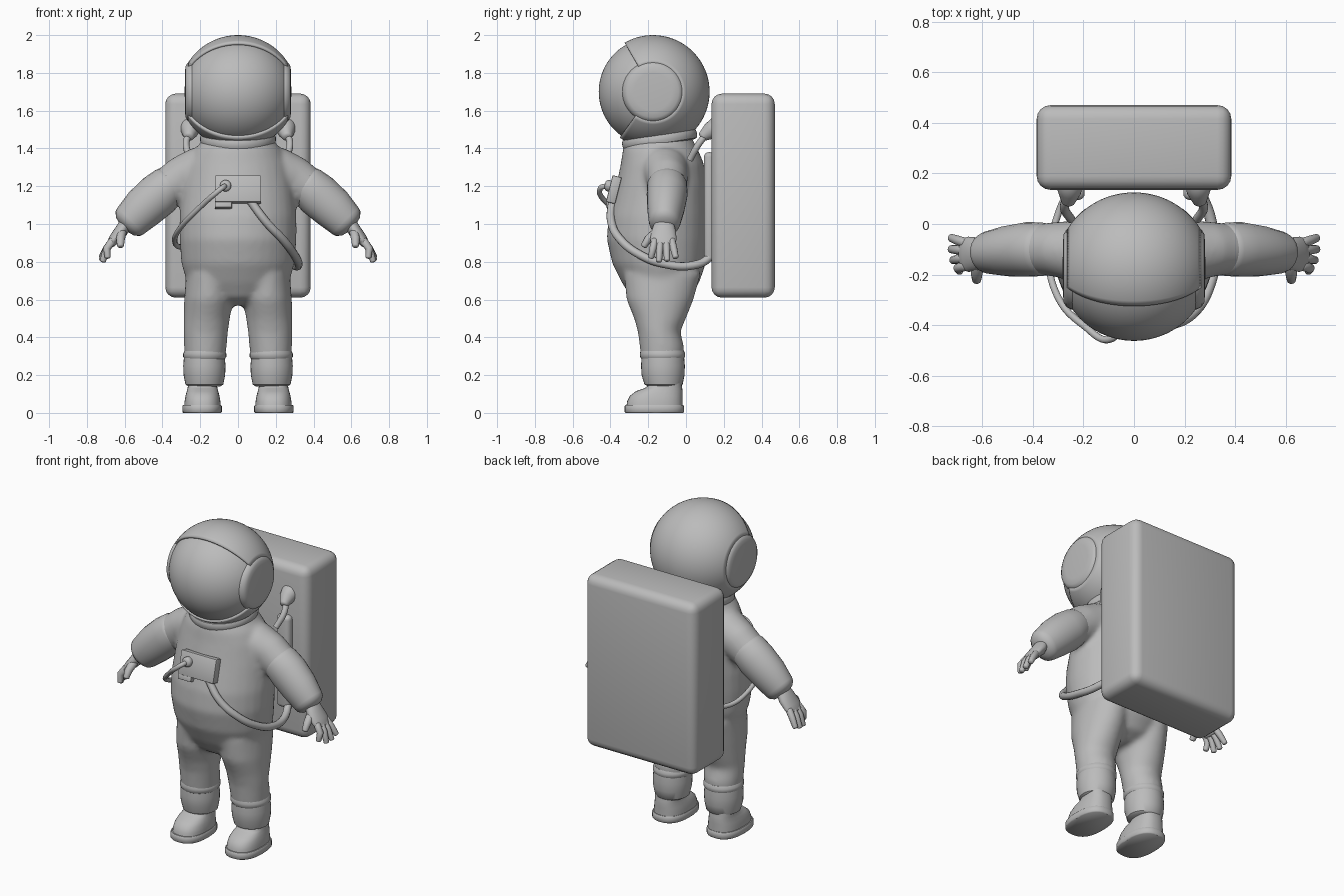
import bpy, bmesh, math
from mathutils import Vector, Matrix

cube = bpy.data.objects.get("Cube")
if cube:
    bpy.data.objects.remove(cube)

suit = bpy.data.materials.new("suit_grey")
suit.use_nodes = True
GREY = (0.5, 0.5, 0.5, 1)
suit.diffuse_color = GREY
suit.node_tree.nodes["Principled BSDF"].inputs["Base Color"].default_value = GREY


def finish(name, bm, mirror=False, angle=40):
    """Turn a bmesh into a smooth-shaded, optionally mirrored object."""
    bmesh.ops.recalc_face_normals(bm, faces=bm.faces[:])
    mesh = bpy.data.meshes.new(name)
    bm.to_mesh(mesh)
    bm.free()
    mesh.materials.append(suit)
    ob = bpy.data.objects.new(name, mesh)
    bpy.context.collection.objects.link(ob)
    bpy.ops.object.select_all(action='DESELECT')
    bpy.context.view_layer.objects.active = ob
    ob.select_set(True)
    bpy.ops.object.shade_smooth_by_angle(angle=math.radians(angle))
    if mirror:
        ob.modifiers.new("mirror", 'MIRROR').use_mirror_merge = False
    return ob


def loft(bm, rings, n=32, start=0, end=360, power=1.0):
    """Skin (centre, u, v) rings; a full sweep is capped at both ends."""
    full = end - start == 360
    bend = lambda t: math.copysign(abs(t) ** power, t)
    rows = []
    for c, u, v in rings:
        row = []
        for i in range(n):
            a = math.radians(start + (end - start) * i / (n if full else n - 1))
            row.append(bm.verts.new(c + u * bend(math.cos(a)) + v * bend(math.sin(a))))
        rows.append(row)
    for p, q in zip(rows, rows[1:]):
        for i in range(n if full else n - 1):
            j = (i + 1) % n
            bm.faces.new((p[i], p[j], q[j], q[i]))
    if full:
        bm.faces.new(rows[0])
        bm.faces.new(rows[-1])


def level(x, half, front, back, z):
    """Horizontal oval ring."""
    return (Vector((x, (front + back) / 2, z)), Vector((half, 0, 0)),
            Vector((0, (back - front) / 2, 0)))


def limb(bm, pts, thick, wide, n=24, side=1):
    """Round-ended tube through points; wide is its size along y."""
    pts = [Vector((side * p[0], p[1], p[2])) for p in pts]
    rings = []
    for i, p in enumerate(pts):
        d = (pts[min(i + 1, len(pts) - 1)] - pts[max(i - 1, 0)]).normalized()
        v = (Vector((0, 1, 0)) - d * d.y).normalized()
        u = d.cross(v)
        t, w = thick[i], wide[i]
        steps = [(0, 1)]
        if i == 0:
            steps = [(-0.5, 0.35), (-0.4, 0.7), (-0.2, 0.93), (0, 1)]
        elif i == len(pts) - 1:
            steps = [(0, 1), (0.2, 0.93), (0.4, 0.7), (0.5, 0.35)]
        rings += [(p + d * s * t, u * t * k, v * w * k) for s, k in steps]
    loft(bm, rings, n)


def lathe_x(bm, profile, **kw):
    """Spin (x, radius) pairs around the sideways axis of the head."""
    loft(bm, [(Vector((x, -0.175, 1.7)), Vector((0, -r, 0)), Vector((0, 0, r)))
              for x, r in profile], **kw)


def box(name, size, loc, bevel, tilt=0, segments=4, mirror=False):
    bm = bmesh.new()
    bmesh.ops.create_cube(bm, size=1)
    bmesh.ops.scale(bm, vec=size, verts=bm.verts)
    bmesh.ops.bevel(bm, geom=bm.edges[:], offset=bevel, segments=segments,
                    profile=0.5, affect='EDGES')
    bmesh.ops.transform(bm, verts=bm.verts, matrix=Matrix.Translation(loc)
                        @ Matrix.Rotation(math.radians(tilt), 4, 'X'))
    return finish(name, bm, mirror)


def hose(name, pts, radius, mirror=False):
    curve = bpy.data.curves.new(name, 'CURVE')
    curve.dimensions = '3D'
    curve.bevel_depth = radius
    curve.bevel_resolution = 4
    curve.use_fill_caps = True
    spline = curve.splines.new('BEZIER')
    spline.bezier_points.add(len(pts) - 1)
    for bp, p in zip(spline.bezier_points, pts):
        bp.co = p
        bp.handle_left_type = bp.handle_right_type = 'AUTO'
    curve.materials.append(suit)
    ob = bpy.data.objects.new(name, curve)
    bpy.context.collection.objects.link(ob)
    if mirror:
        ob.modifiers.new("mirror", 'MIRROR')


# Suit body: torso, legs and sleeves fused into one soft skin
bm = bmesh.new()
loft(bm, [level(0, *r) for r in (
    (0.08, -0.22, -0.06, 0.57), (0.20, -0.29, 0.02, 0.61), (0.27, -0.34, 0.07, 0.69),
    (0.30, -0.39, 0.105, 0.79), (0.31, -0.42, 0.115, 0.92), (0.31, -0.41, 0.115, 1.04),
    (0.295, -0.37, 0.11, 1.2), (0.27, -0.345, 0.095, 1.32), (0.235, -0.335, 0.065, 1.39),
    (0.19, -0.32, 0.04, 1.44), (0.16, -0.28, 0.0, 1.5))])
for s in (1, -1):
    loft(bm, [level(s * x, *r) for x, *r in (
        (0.145, 0.13, -0.33, 0.08, 0.74), (0.155, 0.13, -0.315, 0.04, 0.6),
        (0.165, 0.122, -0.275, 0.0, 0.5), (0.17, 0.117, -0.255, -0.03, 0.43),
        (0.173, 0.113, -0.245, -0.01, 0.35), (0.175, 0.105, -0.235, -0.015, 0.27))])
    limb(bm, [(0.1, -0.12, 1.29), (0.22, -0.11, 1.275), (0.3, -0.1, 1.24), (0.38, -0.1, 1.185)],
         (0.13, 0.128, 0.118, 0.108), (0.13, 0.125, 0.11, 0.1), side=s)
body = finish("suit_body", bm)
mod = body.modifiers.new("fuse", 'REMESH')
mod.mode = 'VOXEL'
mod.voxel_size = 0.015
mod.use_smooth_shade = True
mod = body.modifiers.new("soften", 'SMOOTH')
mod.factor = 0.5
mod.iterations = 8

# Forearms
bm = bmesh.new()
limb(bm, [(0.365, -0.1, 1.205), (0.42, -0.1, 1.155), (0.5, -0.107, 1.085), (0.57, -0.113, 1.015)],
     (0.108, 0.118, 0.113, 0.098), (0.106, 0.108, 0.1, 0.085))
finish("forearm", bm, True)

# Gloves: palm, four fingers and a thumb
bm = bmesh.new()
limb(bm, [(0.59, -0.115, 1.01), (0.62, -0.118, 0.96), (0.655, -0.12, 0.92), (0.675, -0.12, 0.893)],
     (0.035, 0.036, 0.03, 0.022), (0.05, 0.065, 0.07, 0.062))
for base, tip, end_x, end_z in ((-0.165, -0.185, 0.69, 0.825), (-0.135, -0.143, 0.715, 0.805),
                                (-0.105, -0.1, 0.722, 0.81), (-0.075, -0.055, 0.722, 0.825)):
    limb(bm, [(0.665, base, 0.91), (0.695, (base + tip) / 2, 0.87), (end_x, tip, end_z)],
         (0.021, 0.02, 0.016), (0.02, 0.019, 0.016), n=12)
limb(bm, [(0.615, -0.15, 0.96), (0.622, -0.2, 0.92), (0.622, -0.222, 0.885)],
     (0.026, 0.023, 0.018), (0.026, 0.022, 0.017), n=12)
finish("glove", bm, True, 60)

# Shin cuffs with a raised band on top
bm = bmesh.new()
loft(bm, [level(0.178, *r) for r in (
    (0.085, -0.2, -0.03, 0.14), (0.1, -0.22, -0.018, 0.15), (0.11, -0.235, -0.008, 0.2),
    (0.112, -0.238, -0.006, 0.25), (0.108, -0.235, -0.01, 0.295))])
loft(bm, [level(0.176, *r) for r in (
    (0.106, -0.235, -0.013, 0.285), (0.114, -0.243, -0.005, 0.297),
    (0.114, -0.244, -0.005, 0.315), (0.106, -0.24, -0.012, 0.33))])
finish("shin_cuff", bm, True)

# Boots and soles
bm = bmesh.new()
loft(bm, [level(0.188, *r) for r in (
    (0.096, -0.315, -0.018, 0.035), (0.095, -0.312, -0.018, 0.06), (0.09, -0.297, -0.018, 0.09),
    (0.083, -0.265, -0.018, 0.115), (0.079, -0.22, -0.02, 0.13), (0.077, -0.2, -0.022, 0.145),
    (0.077, -0.195, -0.025, 0.19))], power=0.8)
finish("boot", bm, True, 60)
bm = bmesh.new()
loft(bm, [level(0.19, *r) for r in (
    (0.1, -0.32, -0.015, 0), (0.105, -0.325, -0.01, 0.006),
    (0.105, -0.325, -0.01, 0.034), (0.1, -0.32, -0.015, 0.042))], power=0.8)
finish("sole", bm, True, 50)

# Helmet: spun shell open at the face, with a visor inside
limit = math.acos(0.15 / 0.292)
arc = [(math.sin(t), math.cos(t)) for t in (limit * (i / 14 - 1) for i in range(29))]
bm = bmesh.new()
lathe_x(bm, [(x * 0.3, r * 0.292) for x, r in arc], n=56, start=60, end=306)
shell = finish("helmet_shell", bm, angle=60)
mod = shell.modifiers.new("thickness", 'SOLIDIFY')
mod.thickness = 0.016
mod.offset = 0
bm = bmesh.new()
lathe_x(bm, [(x * 0.296, r * 0.287) for x, r in arc], n=64)
finish("visor", bm)
bm = bmesh.new()
lathe_x(bm, ((0.2, 0.165), (0.25, 0.162), (0.268, 0.152), (0.278, 0.135), (0.281, 0.1),
             (0.282, 0.02)), n=48)
finish("ear_pad", bm, True, 50)

# Tilted neck ring
bm = bmesh.new()
tilt = Matrix.Translation((0, -0.14, 1.45)) @ Matrix.Rotation(math.radians(9), 4, 'X')
loft(bm, [level(0, r, -r, r, z) for r, z in (
    (0.18, -0.03), (0.196, -0.024), (0.2, -0.01), (0.2, 0.01), (0.194, 0.022), (0.17, 0.026))], 48)
bmesh.ops.transform(bm, matrix=tilt, verts=bm.verts)
finish("neck_ring", bm, angle=50)

# Life support pack, its pads and shoulder hoses
box("backpack", (0.77, 0.335, 1.08), (0, 0.3025, 1.15), 0.055)
box("pack_pad", (0.09, 0.06, 0.58), (0.24, 0.125, 1.09), 0.025, mirror=True)
bm = bmesh.new()
limb(bm, [(0.255, 0.16, 1.51), (0.255, 0.125, 1.49), (0.26, 0.09, 1.465)],
     (0.055, 0.045, 0.028), (0.055, 0.045, 0.028))
finish("hose_socket", bm, True)
hose("shoulder_hose", [(0.26, 0.11, 1.48), (0.275, 0.065, 1.42), (0.25, 0.02, 1.34)], 0.018, True)

# Chest control panel with its knob and hoses
box("chest_panel", (0.245, 0.05, 0.145), (0, -0.382, 1.182), 0.006, tilt=-14, segments=2)
box("panel_tab", (0.09, 0.046, 0.04), (-0.077, -0.399, 1.102), 0.005, tilt=-14, segments=2)
bm = bmesh.new()
limb(bm, [(-0.065, -0.39, 1.2), (-0.066, -0.415, 1.203)], (0.03, 0.03), (0.03, 0.03))
finish("panel_knob", bm)
hose("right_hose", [(-0.065, -0.41, 1.203), (-0.085, -0.452, 1.19), (-0.2, -0.4, 1.09),
                    (-0.305, -0.28, 0.98), (-0.335, -0.12, 0.91), (-0.3, 0.04, 0.88),
                    (-0.25, 0.15, 0.92)], 0.014)
hose("left_hose", [(0.06, -0.39, 1.13), (0.15, -0.395, 1.01), (0.24, -0.345, 0.915),
                   (0.3, -0.24, 0.835), (0.32, -0.12, 0.79), (0.3, 0.03, 0.78),
                   (0.265, 0.12, 0.82), (0.25, 0.16, 0.9)], 0.022)
